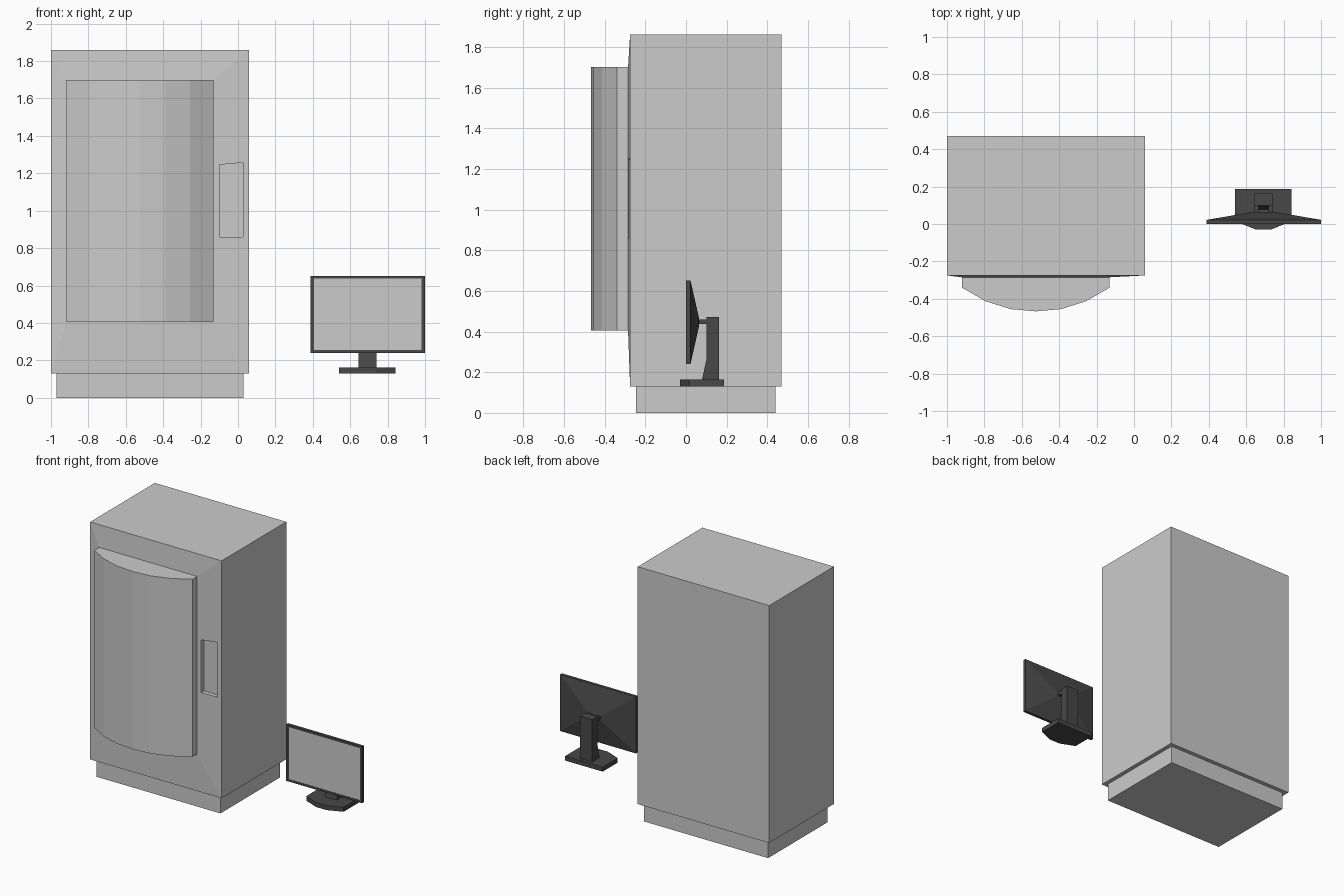
import bpy, bmesh

if "Cube" in bpy.data.objects:
    bpy.data.objects.remove(bpy.data.objects["Cube"])

# Shared dark finish for the monitor
dark = bpy.data.materials.new("dark_plastic")
dark.diffuse_color = (0.065, 0.065, 0.065, 1)
dark.use_nodes = True
dark.node_tree.nodes["Principled BSDF"].inputs["Base Color"].default_value = dark.diffuse_color


def finish(name, bm, mat=None):
    bmesh.ops.recalc_face_normals(bm, faces=bm.faces)
    me = bpy.data.meshes.new(name)
    bm.to_mesh(me)
    bm.free()
    ob = bpy.data.objects.new(name, me)
    bpy.context.collection.objects.link(ob)
    if mat:
        me.materials.append(mat)
    return ob


def loft(name, rings, mat=None, caps=(True, True)):
    """Bridge successive rings of equal point count, capping the ends."""
    bm = bmesh.new()
    vs = [[bm.verts.new(p) for p in r] for r in rings]
    n = len(vs[0])
    for a, b in zip(vs, vs[1:]):
        for i in range(n):
            j = (i + 1) % n
            bm.faces.new((a[i], a[j], b[j], b[i]))
    if caps[0]:
        bm.faces.new(vs[0])
    if caps[1]:
        bm.faces.new(vs[-1])
    return finish(name, bm, mat)


def rect(x0, x1, z0, z1, y):
    return [(x0, y, z0), (x1, y, z0), (x1, y, z1), (x0, y, z1)]


def box(name, x, y, z, mat=None):
    return loft(name, [rect(*x, *z, y[0]), rect(*x, *z, y[1])], mat)


def prism_z(name, pts, z0, z1, mat=None):
    return loft(name, [[(x, y, z) for x, y in pts] for z in (z0, z1)], mat)


# Plinth under the cabinet
box("plinth", (-0.97, 0.03), (-0.245, 0.44), (0, 0.13))

# Cabinet body, its front sloping very slightly out to the door panel
body = loft("cabinet_body", [rect(-1, 0.06, 0.13, 1.86, 0.47),
                             rect(-1, 0.06, 0.13, 1.86, -0.275),
                             rect(-0.92, -0.13, 0.405, 1.70, -0.285)])

# Recessed control panel cut into the right of the front
outline = [(-0.098, 0.86), (0.028, 0.86), (0.028, 1.257), (-0.098, 1.246)]
cutter = loft("recess_cutter", [[(x, y, z) for x, z in outline]
                                for y in (-0.35, -0.25)])
cutter.hide_render = True
cut = body.modifiers.new("recess", 'BOOLEAN')
cut.operation = 'DIFFERENCE'
cut.solver = 'EXACT'
cut.object = cutter
bpy.context.view_layer.objects.active = body
bpy.ops.object.modifier_apply(modifier="recess")
bpy.data.objects.remove(cutter)

# Bowed door, mirrored about its centre line
half = [(0.395, -0.28), (0.395, -0.34), (0.268, -0.413), (0.135, -0.455)]
cx = -0.525
door = [(cx + x, y) for x, y in half] + [(cx, -0.467)]
door += [(cx - x, y) for x, y in reversed(half)]
prism_z("bowed_door", door, 0.405, 1.70)

# Monitor case: bezel, rim and tapered back
loft("monitor_case", [rect(0.405, 0.982, 0.255, 0.637, 0.004),
                      rect(0.405, 0.982, 0.255, 0.637, 0.0),
                      rect(0.388, 1.0, 0.24, 0.652, 0.0),
                      rect(0.388, 1.0, 0.24, 0.652, 0.022),
                      rect(0.64, 0.75, 0.43, 0.462, 0.065)],
     dark, caps=(False, True))

# Screen pane
bm = bmesh.new()
bm.faces.new([bm.verts.new(p) for p in rect(0.405, 0.982, 0.255, 0.637, 0.003)])
finish("screen", bm)

# Stand column with a flared foot at the front
side = [(0.078, 0.16), (0.163, 0.16), (0.163, 0.472), (0.10, 0.472), (0.10, 0.26)]
loft("stand_column", [[(x, y, z) for y, z in side] for x in (0.643, 0.74)], dark)

# Twin arms from column to screen back
for i, x in enumerate((0.643, 0.718)):
    box(f"stand_arm_{i + 1}", (x, x + 0.022), (0.055, 0.105), (0.437, 0.46), dark)

# Stand foot with a chamfered front
foot = [(0.54, 0.188), (0.54, 0.015), (0.65, -0.029),
        (0.735, -0.029), (0.842, 0.015), (0.842, 0.188)]
prism_z("stand_foot", foot, 0.13, 0.163, dark)
